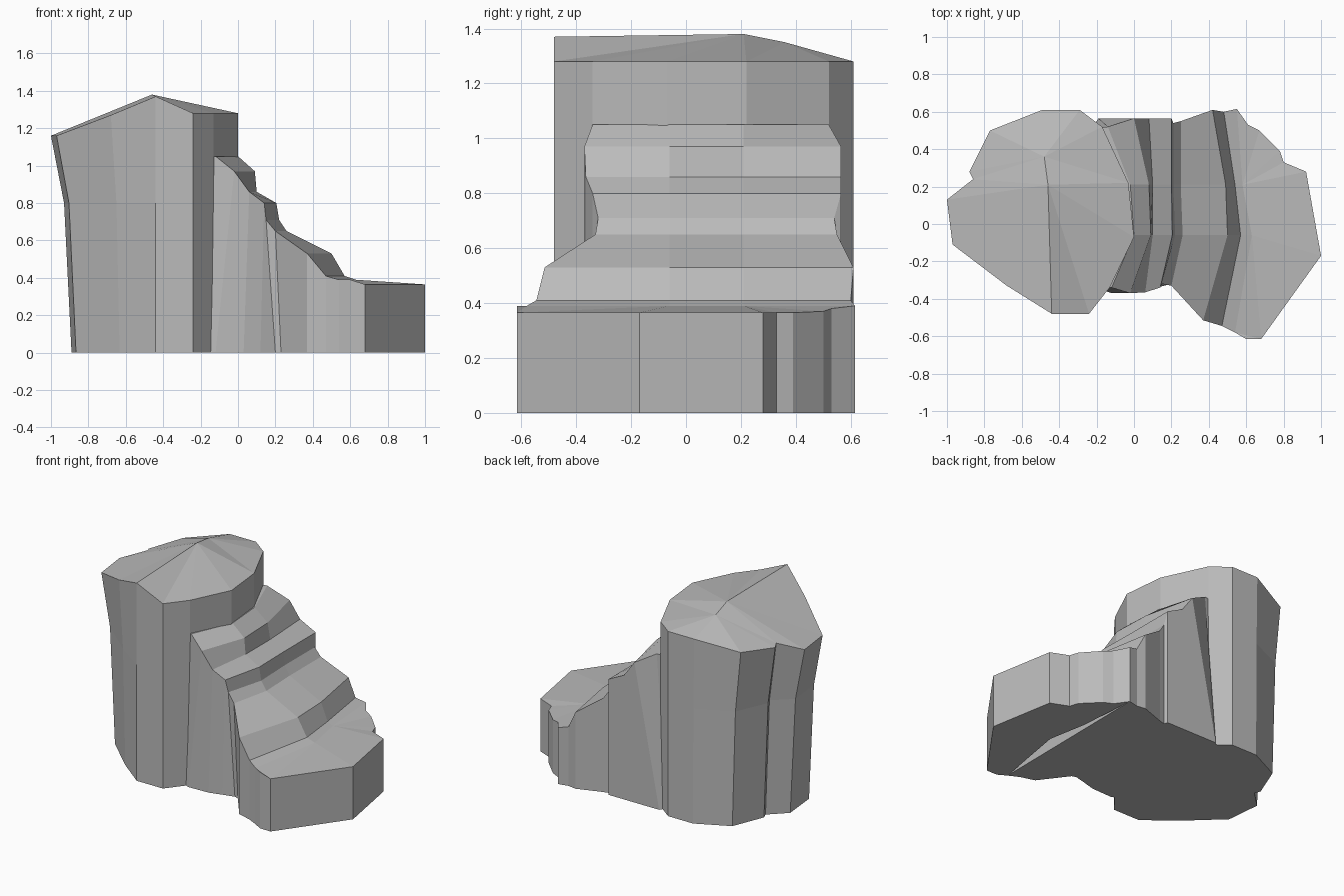
import bpy, bmesh

cube = bpy.data.objects.get("Cube")
if cube:
    bpy.data.objects.remove(cube)

stone = bpy.data.materials.new("grey_stone")
stone.use_nodes = True
GREY = (0.5, 0.5, 0.5, 1)
stone.diffuse_color = GREY
stone.node_tree.nodes["Principled BSDF"].inputs["Base Color"].default_value = GREY


def finish(bm, name):
    bmesh.ops.recalc_face_normals(bm, faces=bm.faces)
    mesh = bpy.data.meshes.new(name)
    bm.to_mesh(mesh)
    bm.free()
    mesh.materials.append(stone)
    ob = bpy.data.objects.new(name, mesh)
    bpy.context.collection.objects.link(ob)
    return ob


def ring_walls(bm, upper, lower):
    n = len(upper)
    for i in range(n):
        j = (i + 1) % n
        bm.faces.new((lower[i], lower[j], upper[j], upper[i]))


# Tall tower: rim outline, walls leaning outward on the far side, ridged top
def tower():
    rim = [(-.44, -.48, 1.37), (-.24, -.48, 1.28), (-.13, -.34, 1.28), (0, -.07, 1.28),
           (-.03, .22, 1.28), (-.17, .52, 1.28), (-.29, .61, 1.28), (-.49, .61, 1.28),
           (-.77, .5, 1.22), (-.88, .28, 1.2), (-.86, .24, 1.21), (-1, .13, 1.16),
           (-.97, -.11, 1.16), (-.68, -.33, 1.27)]
    bm = bmesh.new()

    def ring(z, inset):
        return [bm.verts.new((x + inset * max(0, -.44 - x) / .56, y, z)) for x, y, _ in rim]

    top = [bm.verts.new(p) for p in rim]
    mid, base = ring(.8, .07), ring(0, .11)
    ring_walls(bm, top, mid)
    ring_walls(bm, mid, base)
    bm.faces.new(base)
    ridge = bm.verts.new((-.46, .21, 1.38))
    spur = bm.verts.new((-.48, .36, 1.35))
    right, left = 4, 10
    for i in range(len(top)):
        hub = spur if right <= i < left else ridge
        bm.faces.new((top[i], top[(i + 1) % len(top)], hub))
    bm.faces.new((ridge, top[right], spur))
    bm.faces.new((ridge, spur, top[left]))
    finish(bm, "rock_tower")


# Stepped ledges: each row is height, front x y, two middle x, back x y, base x front and back
def ledges():
    rows = [(1.05, -.3, -.3, -.3, -.3, -.3, .5, -.3, -.3),
            (1.05, -.12, -.34, 0, -.02, -.14, .52, -.2, -.22),
            (.97, -.02, -.37, .09, .08, 0, .565, -.12, -.19),
            (.86, .06, -.365, .1, .1, .08, .565, .03, .0),
            (.80, .14, -.34, .205, .2, .2, .565, .12, .2),
            (.71, .15, -.32, .22, .21, .21, .54, .2, .21),
            (.65, .2, -.33, .26, .25, .25, .55, .23, .25),
            (.53, .37, -.515, .5, .49, .42, .61, .37, .42),
            (.41, .47, -.545, .57, .54, .48, .6, .47, .48),
            (.39, .54, -.58, .63, .58, .55, .615, .54, .55)]
    bm = bmesh.new()
    grid = []
    for z, fx, fy, mx, nx, bx, by, gf, gb in rows:
        pts = [(gf, fy, 0), (fx, fy, z), (mx, -.06, z), (nx, .21, z), (bx, by, z), (gb, by, 0)]
        grid.append([bm.verts.new(p) for p in pts])
    for a, b in zip(grid, grid[1:]):
        for i in range(len(a)):
            j = (i + 1) % len(a)
            bm.faces.new((a[i], b[i], b[j], a[j]))
    bm.faces.new(grid[0])
    bm.faces.new(grid[-1])
    finish(bm, "stepped_ledges")


# Low block at the foot of the ledges
def foot_block():
    outline = [(.54, -.58, .39), (.6, -.615, .39), (.68, -.615, .365), (1, -.17, .365),
               (.92, .28, .365), (.8, .33, .365), (.78, .39, .365), (.67, .5, .37),
               (.61, .53, .38), (.55, .615, .39), (.58, .21, .39), (.63, -.06, .39)]
    bm = bmesh.new()
    top = [bm.verts.new(p) for p in outline]
    base = [bm.verts.new((x, y, 0)) for x, y, _ in outline]
    ring_walls(bm, top, base)
    cap = [bm.faces.new(top), bm.faces.new(base)]
    bmesh.ops.triangulate(bm, faces=cap)
    finish(bm, "foot_block")


tower()
ledges()
foot_block()
